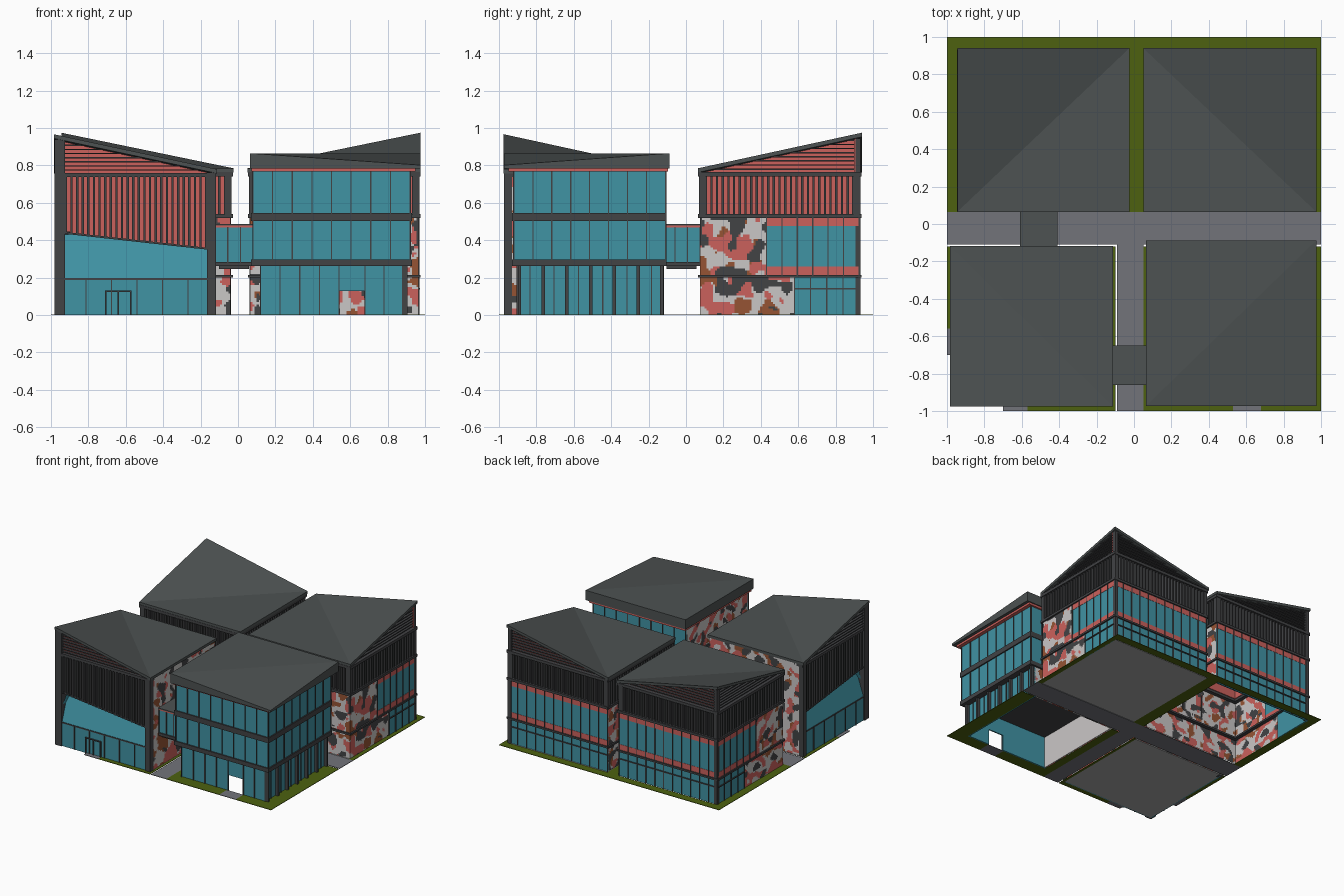
import bpy, bmesh
from mathutils import Vector, noise

if "Cube" in bpy.data.objects:
    bpy.data.objects.remove(bpy.data.objects["Cube"])

COLOURS = {  # sRGB, converted to linear below
    "teal_glass": (64, 147, 164), "dark_frame": (66, 67, 69), "roof_grey": (77, 82, 82),
    "coral": (203, 97, 92), "pale_grey": (202, 199, 198), "brown": (150, 84, 52),
    "lawn_green": (77, 97, 16), "path_grey": (114, 116, 122), "floor_grey": (165, 165, 165)}
NAMES = list(COLOURS)
GLASS, DARK, ROOF, CORAL, PALE, BROWN, LAWN, PATH, FLOOR = range(9)
MATS = []
for key, rgb in COLOURS.items():
    m = bpy.data.materials.new(key)
    m.diffuse_color = [((v / 255 + 0.055) / 1.055) ** 2.4 for v in rgb] + [1]
    m.use_nodes = True
    m.node_tree.nodes["Principled BSDF"].inputs["Base Color"].default_value = m.diffuse_color
    MATS.append(m)

SIDES = {"front": (0, -1), "back": (0, 1), "left": (-1, 0), "right": (1, 0)}
parts = {}


def place(side, c, u, z, t):
    """Wall coordinates: u along the wall (world x or y), t outward from plane c."""
    nx, ny = SIDES[side]
    return (u, c + ny * t, z) if ny else (c + nx * t, u, z)


def get(name):
    return parts.setdefault(name, bmesh.new())


def sheet(name, side, c, pts, mat):
    bm = get(name)
    f = bm.faces.new([bm.verts.new(place(side, c, *p)) for p in pts])
    f.material_index = mat
    f.normal_update()
    if f.normal.dot(Vector((*SIDES[side], 0))) < 0:
        f.normal_flip()


def prism(name, side, c, pts, t0, t1, mat):
    bm = get(name)
    a = [bm.verts.new(place(side, c, u, z, t0)) for u, z in pts]
    b = [bm.verts.new(place(side, c, u, z, t1)) for u, z in pts]
    n = len(pts)
    fs = [bm.faces.new(a), bm.faces.new(b[::-1])]
    fs += [bm.faces.new((a[i], b[i], b[(i + 1) % n], a[(i + 1) % n])) for i in range(n)]
    for f in fs:
        f.material_index = mat
    bmesh.ops.recalc_face_normals(bm, faces=fs)


def rect(name, side, c, u0, u1, z0, z1, t0, t1, mat):
    prism(name, side, c, [(u0, z0), (u1, z0), (u1, z1), (u0, z1)], t0, t1, mat)


def box(name, x0, x1, y0, y1, z0, z1, mat):
    rect(name, "front", 0, x0, x1, z0, z1, -y1, -y0, mat)


def camo(name, side, c, u0, u1, z0, z1, cell=0.0115):
    """Patchwork cladding: small cells coloured by layered noise."""
    nu, nz = max(1, round((u1 - u0) / cell)), max(1, round((z1 - z0) / cell))
    du, dz = (u1 - u0) / nu, (z1 - z0) / nz
    for i in range(nu):
        for j in range(nz):
            u, z = u0 + i * du, z0 + j * dz
            p = Vector(place(side, c, u + du / 2, z + dz / 2, 0)) * 13
            mat = PALE
            if noise.noise(p + Vector((9, 4, 2))) > 0.25:
                mat = DARK
            elif noise.noise(p + Vector((31, 17, 5))) > 0.13:
                mat = CORAL
            elif noise.noise(p + Vector((53, 71, 29))) > 0.27:
                mat = BROWN
            sheet(name, side, c, [(u, z, 0), (u + du, z, 0), (u + du, z + dz, 0), (u, z + dz, 0)], mat)


def mullions(name, side, c, u0, u1, z0, z1, step, w=0.006, t=0.006):
    n = max(1, round((u1 - u0) / step))
    for i in range(n + 1):
        u = u0 + (u1 - u0) * i / n
        rect(name, side, c, u - w / 2, u + w / 2, z0, z1, -0.002, t, DARK)


def louvers(name, side, c, u0, u1, low, z1, back=0.03):
    """Vertical fins over a coral backing; low(u) is the bottom line."""
    prism(name, side, c, [(u0, low(u0)), (u1, low(u1)), (u1, z1), (u0, z1)], -back - 0.005, -back, CORAL)
    n = round((u1 - u0) / 0.03)
    for i in range(n + 1):
        u = u0 + (u1 - u0) * i / n
        rect(name, side, c, u - 0.006, u + 0.006, low(u), z1, -0.03, 0.003, DARK)


def gable(name, side, c, ulow, uhigh, z0, zl, zh):
    """Triangular coral panel with horizontal slats below the raised roof corner."""
    prism(name, side, c, [(ulow, z0), (uhigh, z0), (uhigh, zh), (ulow, zl)], -0.025, -0.02, CORAL)
    z = z0 + 0.012
    while z < zh - 0.01:
        k = max(0, (z - zl) / (zh - zl))
        ua = ulow + (uhigh - ulow) * k
        rect(name, side, c, ua, uhigh, z, z + 0.007, -0.02, 0, DARK)
        z += 0.022


def roof(name, x0, x1, y0, y1, tops, bottoms, fold):
    """Folded roof slab; corners in order FL, FR, BR, BL; fold is the first corner of the crease."""
    bm = get(name)
    xy = [(x0, y0), (x1, y0), (x1, y1), (x0, y1)]
    t = [bm.verts.new((*p, z)) for p, z in zip(xy, tops)]
    b = [bm.verts.new((*p, z)) for p, z in zip(xy, bottoms)]
    i = fold
    for v in (t, b):
        bm.faces.new((v[i], v[i + 1], v[i + 2]))
        bm.faces.new((v[i + 2], v[(i + 3) % 4], v[i]))
    for k in range(4):
        bm.faces.new((t[k], t[(k + 1) % 4], b[(k + 1) % 4], b[k]))
    for f in bm.faces:
        f.material_index = ROOF
    bmesh.ops.recalc_face_normals(bm, faces=bm.faces[:])


def windows(name, side, c, u0, u1, z0, z1, step=0.08, coral=0):
    rect(name, side, c, u0, u1, z0 + coral, z1 - coral, -0.01, 0, GLASS)
    if coral:
        rect(name, side, c, u0, u1, z0, z0 + coral, -0.01, 0.002, CORAL)
        rect(name, side, c, u0, u1, z1 - coral, z1, -0.01, 0.002, CORAL)
    mullions(name + "_mullions", side, c, u0, u1, z0, z1, step)


# Ground: paths, lawns, floors
G = 0.004
box("cross_path", -1, 1, -0.11, 0.065, 0, G, PATH)
box("front_path", -0.09, 0.05, -1, -0.11, 0, G, PATH)
for a in [(-1, 1, 0.935, 1), (-1, -0.93, 0.065, 0.935), (-0.04, 0.06, 0.065, 0.935), (0.96, 1, 0.065, 0.935),
          (0.05, 0.12, -1, -0.12), (0.88, 1, -1, -0.12), (0.12, 0.53, -1, -0.9), (0.68, 0.88, -1, -0.9),
          (-0.57, -0.1, -1, -0.96), (-1, -0.97, -0.56, -0.12), (-0.12, -0.1, -0.96, -0.12)]:
    box("lawn", *a, 0, G, LAWN)
for a in [(0.53, 0.68, -1, -0.9), (-0.7, -0.57, -1, -0.96), (-1, -0.97, -0.7, -0.56)]:
    box("door_path", *a, 0, G, PATH)
box("front_left_floor", -0.97, -0.12, -0.96, -0.12, 0, G, FLOOR)
box("back_right_floor", 0.06, 0.96, 0.07, 0.93, 0, G, FLOOR)

# Two back buildings
for n, outer, xo, xi, rx0, rx1 in (("back_left", "left", -0.935, -0.04, -0.945, -0.025),
                                   ("back_right", "right", 0.965, 0.065, 0.05, 0.975)):
    inner = "right" if outer == "left" else "left"
    x0, x1 = min(xo, xi), max(xo, xi)
    y0, y1 = 0.075, 0.925
    # glazed back wall and half-glazed outer wall
    windows(n + "_back_upper_windows", "back", y1, x0, x1, 0.215, 0.52, 0.08, 0.045)
    windows(n + "_back_lower_windows", "back", y1, x0, x1, 0, 0.2)
    windows(n + "_side_upper_windows", outer, xo, 0.43, y1, 0.215, 0.52, 0.08, 0.045)
    windows(n + "_side_lower_windows", outer, xo, 0.58, y1, 0, 0.2)
    rect(n + "_transom", "back", y1, x0, x1, 0.137, 0.145, 0, 0.008, DARK)
    rect(n + "_transom", outer, xo, 0.58, y1, 0.137, 0.145, 0, 0.008, DARK)
    # patchwork cladding
    camo(n + "_cladding", outer, xo, y0, 0.43, 0.215, 0.52)
    camo(n + "_cladding", outer, xo, y0, 0.58, 0, 0.2)
    camo(n + "_cladding", "front", y0, x0, x1, 0, 0.53)
    camo(n + "_cladding", inner, xi, y0, y1, 0, 0.53)
    # louvers and bands all round
    for side, c, a, b in (("front", y0, x0, x1), ("back", y1, x0, x1), (outer, xo, y0, y1), (inner, xi, y0, y1)):
        louvers(n + "_louvers", side, c, a, b, lambda u: 0.54, 0.745)
        for za, zb in ((0.2, 0.215), (0.52, 0.54), (0.742, 0.765)):
            rect(n + "_bands", side, c, a - 0.008, b + 0.008, za, zb, -0.03, 0.012, DARK)
    # raised roof corner
    gable(n + "_slats", "back", y1, xi, xo, 0.765, 0.768, 0.95)
    gable(n + "_slats", outer, xo, y0, y1, 0.765, 0.768, 0.95)
    cx = xo + (0.012 if outer == "left" else -0.012)
    box(n + "_corner_post", cx - 0.014, cx + 0.014, 0.905, 0.933, 0, 0.945, DARK)
    tops = [0.785, 0.785, 0.975, 0.785] if outer == "right" else [0.785, 0.785, 0.785, 0.975]
    roof(n + "_roof", rx0, rx1, 0.065, 0.94, tops, [z - 0.022 for z in tops], 1 if outer == "right" else 0)

# Front left building: two identical street walls, mirrored on the diagonal
for side, c in (("front", -0.962), ("left", -0.972)):
    n = "front_left_" + side
    line = lambda u: 0.35 - (u + 0.165) * 0.111
    windows(n + "_lower_windows", side, c, -0.95, -0.13, 0.0, 0.19, 0.137)
    rect(n + "_band", side, c, -0.95, -0.13, 0.188, 0.198, -0.01, 0.004, DARK)
    sheet(n + "_sloped_glass", side, c, [(-0.95, 0.197, 0), (-0.13, 0.197, 0), (-0.13, line(-0.13), -0.05),
                                         (-0.95, line(-0.95), -0.08)], GLASS)
    prism(n + "_louver_sill", side, c, [(-0.95, line(-0.95)), (-0.13, line(-0.13)), (-0.13, line(-0.13) + 0.01),
                                        (-0.95, line(-0.95) + 0.01)], -0.075, 0, DARK)
    louvers(n + "_louvers", side, c, -0.92, -0.17, line, 0.74, 0.05)
    rect(n + "_top_band", side, c, -0.97, -0.12, 0.738, 0.76, -0.05, 0.004, DARK)
    gable(n + "_slats", side, c, -0.12, -0.965, 0.76, 0.762, 0.94)
for u in (-0.71, -0.643, -0.577):
    rect("entrance_door_frame", "front", -0.962, u, u + 0.008, 0, 0.13, 0, 0.01, DARK)
rect("entrance_door_frame", "front", -0.962, -0.71, -0.569, 0.124, 0.132, 0, 0.01, DARK)
box("front_left_posts", -0.982, -0.925, -0.972, -0.915, 0, 0.94, DARK)
box("front_left_posts", -0.165, -0.118, -0.972, -0.93, 0, 0.762, DARK)
box("front_left_posts", -0.982, -0.94, -0.165, -0.122, 0, 0.762, DARK)
camo("front_left_cladding", "right", -0.122, -0.93, -0.125, 0, 0.765)
camo("front_left_cladding", "back", -0.125, -0.94, -0.122, 0, 0.765)
tops = [0.967, 0.78, 0.78, 0.78]
roof("front_left_roof", -0.985, -0.113, -0.975, -0.117, tops, [z - 0.022 for z in tops], 1)

# Front right building: recessed ground floor, glazed upper floors
n = "front_right"
for z0, z1 in ((0.295, 0.505), (0.545, 0.77)):
    windows(n + "_front_windows", "front", -0.92, 0.08, 0.92, z0, z1, 0.105)
    windows(n + "_side_windows", "right", 0.92, -0.92, -0.11, z0, z1, 0.1)
    windows(n + "_rear_windows", "back", -0.11, 0.08, 0.92, z0, z1, 0.105)
    camo(n + "_cladding", "left", 0.08, -0.92, -0.11, z0, z1)
box(n + "_floor_bands", 0.07, 0.93, -0.93, -0.105, 0.262, 0.296, DARK)
box(n + "_floor_bands", 0.07, 0.93, -0.93, -0.105, 0.504, 0.547, DARK)
windows(n + "_ground_front", "front", -0.9, 0.12, 0.54, 0, 0.262, 0.1)
windows(n + "_ground_front", "front", -0.9, 0.68, 0.88, 0, 0.262, 0.1)
rect(n + "_ground_front", "front", -0.9, 0.54, 0.68, 0.13, 0.262, -0.01, 0, GLASS)
windows(n + "_ground_side", "right", 0.88, -0.9, -0.12, 0, 0.262, 0.065)
mullions(n + "_ground_columns", "right", 0.88, -0.89, -0.13, 0, 0.262, 0.127, 0.018, 0.025)
camo(n + "_ground_cladding", "back", -0.12, 0.12, 0.88, 0, 0.262)
camo(n + "_ground_cladding", "left", 0.12, -0.9, -0.12, 0, 0.262)
rect(n + "_inner_wall", "left", 0.12, -0.89, -0.13, 0, 0.262, -0.012, -0.006, PALE)
box(n + "_coral_eave", 0.072, 0.95, -0.95, -0.095, 0.768, 0.786, CORAL)
roof(n + "_roof", 0.065, 0.975, -0.972, -0.087, [0.865, 0.802, 0.865, 0.865], [0.785] * 4, 0)

# Two glazed link bridges
for n, x0, x1, y0, y1, sides in (("rear_bridge", -0.61, -0.41, -0.125, 0.075, ("left", "right")),
                                 ("side_bridge", -0.122, 0.08, -0.86, -0.65, ("front", "back"))):
    box(n + "_deck", x0, x1, y0, y1, 0.262, 0.285, DARK)
    box(n + "_beam", x0 + 0.02, x1 - 0.02, y0 + 0.02, y1 - 0.02, 0.246, 0.262, DARK)
    box(n + "_roof", x0, x1, y0, y1, 0.48, 0.488, ROOF)
    for s in sides:
        c = {"left": x0 + 0.01, "right": x1 - 0.01, "front": y0 + 0.01, "back": y1 - 0.01}[s]
        a, b = (x0, x1) if s in ("front", "back") else (y0, y1)
        windows(n + "_windows", s, c, a, b, 0.285, 0.47, 0.067)
        rect(n + "_coral_trim", s, c, a, b, 0.468, 0.48, -0.01, 0.005, CORAL)

# Turn every collected part into an object
for name, bm in parts.items():
    me = bpy.data.meshes.new(name)
    bm.to_mesh(me)
    bm.free()
    for m in MATS:
        me.materials.append(m)
    bpy.context.collection.objects.link(bpy.data.objects.new(name, me))
